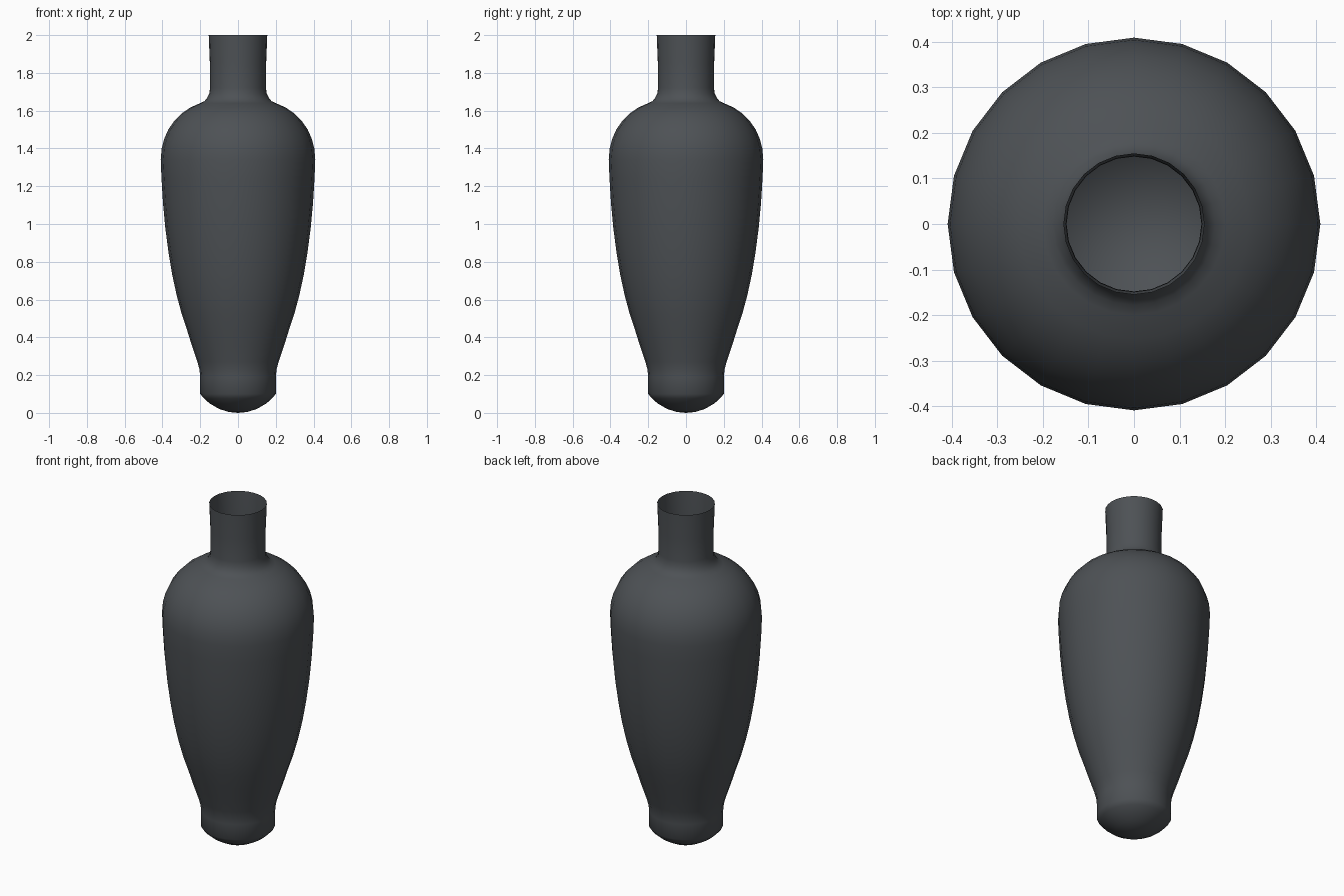
import bpy, bmesh, math

if "Cube" in bpy.data.objects:
    bpy.data.objects.remove(bpy.data.objects["Cube"])

SIDES = 24

# outline (radius, height) from the rounded foot up to the open rim
profile = [
    (0.05, 0.005), (0.10, 0.021), (0.15, 0.05), (0.18, 0.076), (0.20, 0.10),
    (0.20, 0.19), (0.204, 0.23), (0.215, 0.27), (0.242, 0.35), (0.267, 0.43),
    (0.297, 0.52), (0.324, 0.62), (0.348, 0.73), (0.368, 0.85), (0.385, 0.98),
    (0.397, 1.11), (0.405, 1.24), (0.409, 1.34), (0.404, 1.40), (0.391, 1.45),
    (0.369, 1.50), (0.338, 1.545), (0.299, 1.585), (0.252, 1.617),
    (0.20, 1.64), (0.178, 1.65), (0.163, 1.668), (0.152, 1.69), (0.148, 1.72),
    (0.149, 1.85), (0.155, 2.0),
]

bm = bmesh.new()
rings = []
for r, z in profile:
    rings.append([bm.verts.new((r * math.cos(2 * math.pi * i / SIDES),
                                r * math.sin(2 * math.pi * i / SIDES), z))
                  for i in range(SIDES)])

# wall
for a, b in zip(rings, rings[1:]):
    for i in range(SIDES):
        j = (i + 1) % SIDES
        bm.faces.new((a[i], a[j], b[j], b[i]))

# closed bottom
tip = bm.verts.new((0, 0, 0))
for i in range(SIDES):
    bm.faces.new((tip, rings[0][(i + 1) % SIDES], rings[0][i]))

mesh = bpy.data.meshes.new("vase")
bm.to_mesh(mesh)
bm.free()
vase = bpy.data.objects.new("vase", mesh)
bpy.context.collection.objects.link(vase)

# dark slate glaze
mat = bpy.data.materials.new("dark slate grey")
mat.diffuse_color = (0.075, 0.083, 0.091, 1)
mat.use_nodes = True
mat.node_tree.nodes["Principled BSDF"].inputs["Base Color"].default_value = mat.diffuse_color
mesh.materials.append(mat)

# smooth walls, crisp foot edge
bpy.context.view_layer.objects.active = vase
vase.select_set(True)
bpy.ops.object.shade_smooth_by_angle(angle=math.radians(40))
